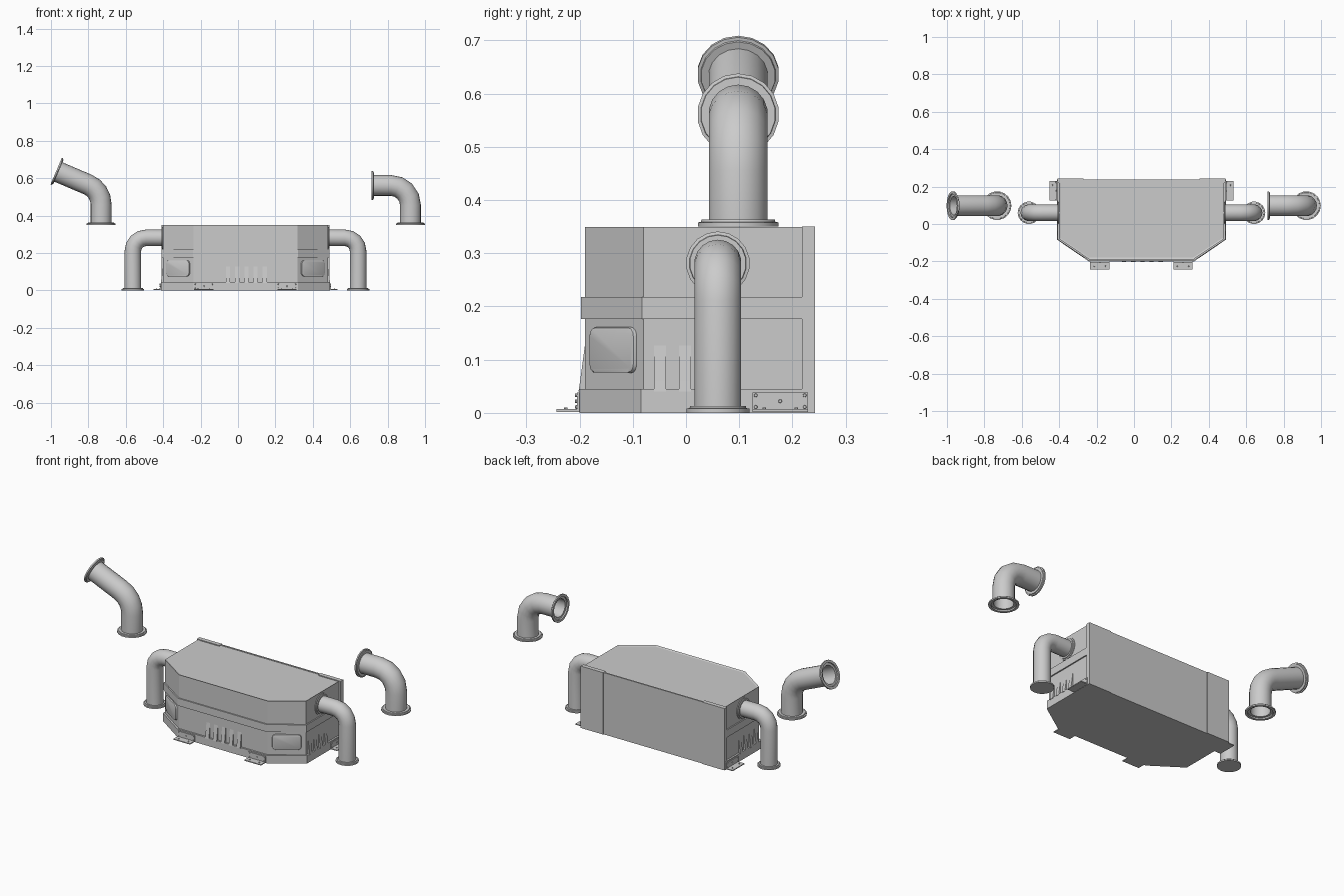
import bpy, bmesh, math
from mathutils import Vector, Matrix

if "Cube" in bpy.data.objects:
    bpy.data.objects.remove(bpy.data.objects["Cube"])

CX = 0.04  # body centre line


def finish(name, bm, smooth=None):
    bmesh.ops.recalc_face_normals(bm, faces=bm.faces)
    me = bpy.data.meshes.new(name)
    bm.to_mesh(me)
    bm.free()
    ob = bpy.data.objects.new(name, me)
    bpy.context.collection.objects.link(ob)
    if smooth:
        bpy.ops.object.select_all(action='DESELECT')
        ob.select_set(True)
        bpy.context.view_layer.objects.active = ob
        bpy.ops.object.shade_smooth_by_angle(angle=math.radians(smooth))
    return ob


def extrude_profile(bm, pts, vec):
    """Closed solid from a flat polygon swept along vec."""
    a = [bm.verts.new(p) for p in pts]
    b = [bm.verts.new(Vector(p) + Vector(vec)) for p in pts]
    bm.faces.new(a)
    bm.faces.new(b)
    n = len(a)
    for i in range(n):
        bm.faces.new((a[i], a[(i + 1) % n], b[(i + 1) % n], b[i]))
    return a + b


def add_box(bm, lo, hi):
    x0, y0, z0 = lo
    x1, y1, z1 = hi
    return extrude_profile(bm, [(x0, y0, z0), (x1, y0, z0), (x1, y1, z0), (x0, y1, z0)], (0, 0, z1 - z0))


def housing(name, d, z0, z1, back=0.236):
    """Six-sided housing outline, inset by d."""
    w, s, c, f = 0.448 - d, -0.083 + d * 0.4, 0.28 - d * 0.4, -0.197 + d
    half = [(w, back), (w, s), (c, f)]
    pts = [(CX + x, y, z0) for x, y in half] + [(CX - x, y, z0) for x, y in reversed(half)]
    bm = bmesh.new()
    extrude_profile(bm, pts, (0, 0, z1 - z0))
    return finish(name, bm)


# Housing: main shell, base skirt and raised belt
housing("main_housing", 0.007, 0.002, 0.344)
housing("base_skirt", -0.003, 0.0, 0.045, 0.238)
housing("belt_band", 0.0, 0.176, 0.218)

# Low rim around the lid
rim = housing("top_rim", 0.007, 0.343, 0.349)
bm = bmesh.new()
bm.from_mesh(rim.data)
top = max(bm.faces, key=lambda f: f.calc_center_median().z)
bmesh.ops.inset_individual(bm, faces=[top], thickness=0.01)
bmesh.ops.translate(bm, verts=list(top.verts), vec=(0, 0, -0.004))
bm.to_mesh(rim.data)
bm.free()

# Rear plate and corner angles
bm = bmesh.new()
add_box(bm, (CX - 0.447, 0.23, 0.0), (CX + 0.447, 0.238, 0.349))
finish("rear_plate", bm)
for s, side in ((-1, "left"), (1, "right")):
    bm = bmesh.new()
    xs = sorted((CX + s * 0.45, CX + s * 0.31))
    add_box(bm, (xs[0], 0.218, 0.0), (xs[1], 0.242, 0.35))
    finish("rear_corner_" + side, bm)


def wedge_row(name, mat, offsets):
    """Sloped vent ribs; local -y is outward."""
    bm = bmesh.new()
    for o in offsets:
        extrude_profile(bm, [(o - 0.0115, 0.01, 0.04), (o - 0.0115, -0.012, 0.04),
                             (o - 0.0115, -0.009, 0.06), (o - 0.0115, 0.0, 0.127),
                             (o - 0.0115, 0.01, 0.127)], (0.023, 0, 0))
    bm.transform(mat)
    finish(name, bm)


def bracket(name, mat):
    """Mounting foot with bolts; local -y is outward."""
    bm = bmesh.new()
    add_box(bm, (-0.052, -0.043, 0.002), (0.052, 0.0, 0.007))
    add_box(bm, (-0.052, -0.005, 0.002), (0.052, 0.003, 0.038))
    bolts = [(-0.046, 0.033), (0.046, 0.033), (-0.046, 0.011), (0.046, 0.011), (0, 0.022)]
    spots = [Matrix.Translation((x, -0.006, z)) @ Matrix.Rotation(math.pi / 2, 4, 'X') for x, z in bolts]
    spots += [Matrix.Translation((x, -0.026, 0.008)) for x in (-0.03, 0.03)]
    for m in spots:
        bmesh.ops.create_cone(bm, cap_ends=True, segments=8, radius1=0.0038,
                              radius2=0.003, depth=0.005, matrix=m)
    bm.transform(mat)
    finish(name, bm)


# Vents, feet and lamp panels
wedge_row("front_vent_ribs", Matrix.Translation((CX + 0.005, -0.19, 0)), [i * 0.049 for i in range(-2, 3)])
for s, side in ((-1, "left"), (1, "right")):
    turn = Matrix.Rotation(s * math.pi / 2, 4, 'Z')
    wedge_row("side_vent_ribs_" + side, Matrix.Translation((CX + s * 0.441, 0.0215, 0)) @ turn,
              [s * (i - 1.5) * 0.047 for i in range(4)])
    bracket("front_foot_" + side, Matrix.Translation((CX + s * 0.222, -0.2, 0)))
    bracket("side_foot_" + side, Matrix.Translation((CX + s * 0.45, 0.177, 0)) @ turn)

    bm = bmesh.new()
    add_box(bm, (-0.075, -0.008, -0.043), (0.075, 0.01, 0.043))
    edges = [e for e in bm.edges if abs(e.verts[0].co.y - e.verts[1].co.y) > 0.01]
    bmesh.ops.bevel(bm, geom=edges, offset=0.017, segments=4, profile=0.5, affect='EDGES')
    edges = [e for e in bm.edges if all(v.co.y < -0.007 for v in e.verts)]
    bmesh.ops.bevel(bm, geom=edges, offset=0.006, segments=2, profile=0.5, affect='EDGES')
    ang = s * math.atan2(0.114, 0.168)
    bm.transform(Matrix.Translation((CX + s * 0.36, -0.135, 0.118)) @ Matrix.Rotation(ang, 4, 'Z'))
    finish("lamp_panel_" + side, bm, 35)


def pipe(name, p0, corner, p1, y, r, flange, bend, hollow, sides=18, segs=4, t=0.013):
    """Bent pipe in an xz plane with a flange on each end."""
    p0, c, p1 = [Vector((p[0], y, p[1])) for p in (p0, corner, p1)]
    a, b = (c - p0).normalized(), (p1 - c).normalized()
    turn = a.angle(b)
    inward = (b - a * a.dot(b)).normalized()
    start = c - a * bend * math.tan(turn / 2)
    arc = []
    for i in range(segs + 1):
        k = turn * i / segs
        arc.append((start + a * bend * math.sin(k) + inward * bend * (1 - math.cos(k)),
                    a * math.cos(k) + inward * math.sin(k)))
    st = [(p0, a, flange), (p0 + a * t * 0.6, a, flange), (p0 + a * t * 0.7, a, flange - 0.006),
          (p0 + a * t, a, flange - 0.007), (p0 + a * t, a, r)]
    st += [(p, d, r) for p, d in arc]
    st += [(p1 - b * t, b, r), (p1 - b * t, b, flange - 0.007), (p1 - b * t * 0.7, b, flange - 0.006),
           (p1 - b * t * 0.6, b, flange), (p1, b, flange)]
    if hollow:
        lip = r + 0.007
        ri = r - 0.006
        st += [(p1, b, lip), (p1 - b * 0.008, b, lip), (p1 - b * 0.008, b, ri)]
        st += [(p, d, ri) for p, d in reversed(arc)]
        st += [(p0 + a * 0.008, a, ri), (p0 + a * 0.008, a, lip), (p0, a, lip)]
    bm = bmesh.new()
    rings = []
    Y = Vector((0, 1, 0))
    for p, d, rad in st:
        n = d.cross(Y)
        rings.append([bm.verts.new(p + rad * (math.cos(q) * n + math.sin(q) * Y))
                      for q in (2 * math.pi * j / sides for j in range(sides))])
    pairs = list(zip(rings, rings[1:]))
    if hollow:
        pairs.append((rings[-1], rings[0]))
    else:
        bm.faces.new(rings[0])
        bm.faces.new(rings[-1])
    for u, v in pairs:
        for j in range(sides):
            k = (j + 1) % sides
            bm.faces.new((u[j], u[k], v[k], v[j]))
    finish(name, bm, 35)


# Side pipes running from the housing down to the floor
for s, side in ((-1, "left"), (1, "right")):
    pipe("side_pipe_" + side, (CX + s * 0.437, 0.281), (CX + s * 0.602, 0.281), (CX + s * 0.602, 0.0),
         0.06, 0.0445, 0.06, 0.07, False)

# Loose elbows: a shallow one on the left and a square one on the right
pipe("shallow_elbow", (-0.732, 0.35), (-0.732, 0.536), (-0.972, 0.638), 0.098, 0.056, 0.077, 0.115, True)
pipe("square_elbow", (0.922, 0.35), (0.922, 0.561), (0.715, 0.561), 0.098, 0.056, 0.077, 0.105, True)
